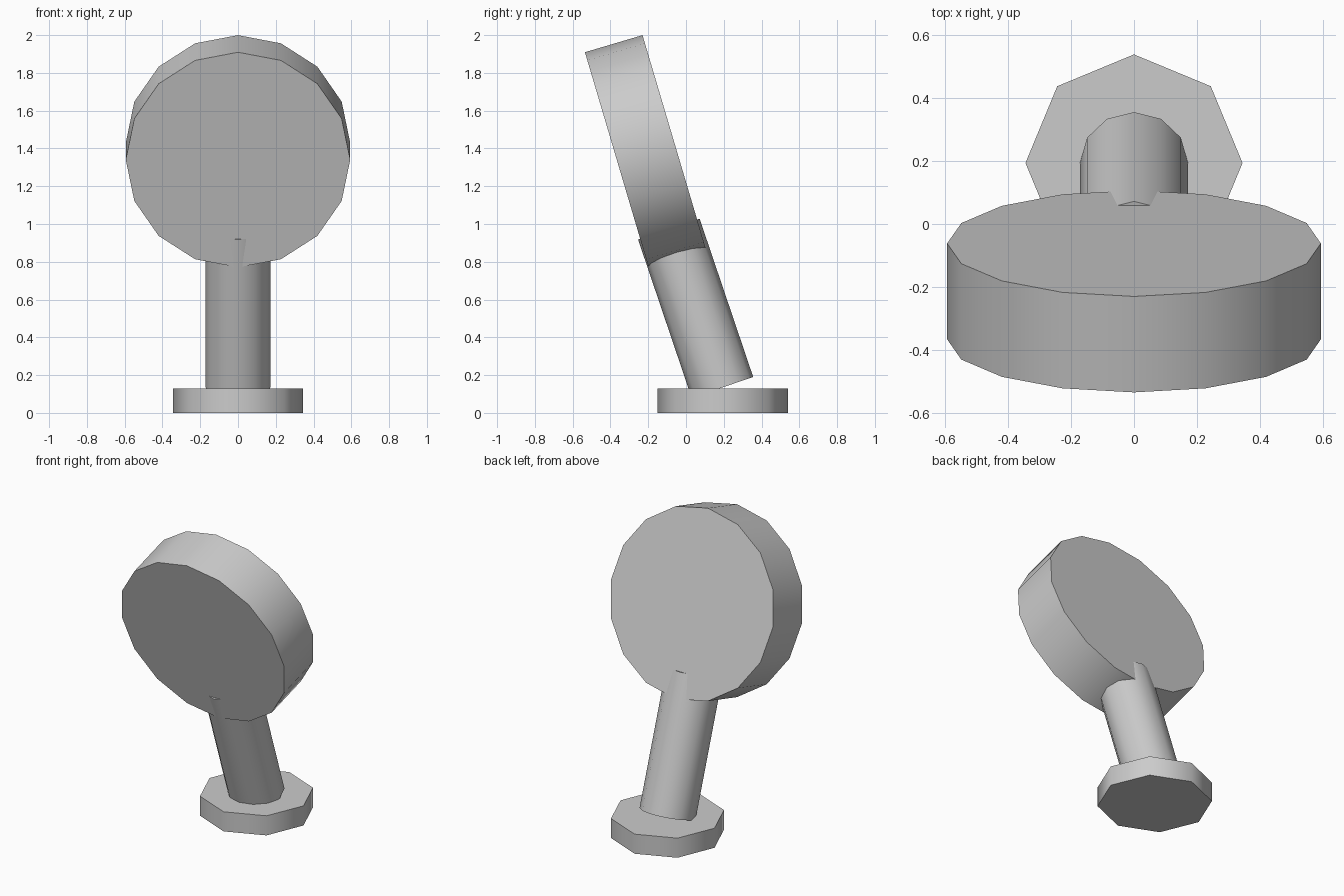
import bpy
from math import radians

cube = bpy.data.objects.get("Cube")
if cube:
    bpy.data.objects.remove(cube, do_unlink=True)

# Single plain grey for every part
grey = bpy.data.materials.new("plain_grey")
grey.use_nodes = True
color = (0.6, 0.6, 0.6, 1)
grey.diffuse_color = color
grey.node_tree.nodes["Principled BSDF"].inputs["Base Color"].default_value = color


def cylinder(name, sides, radius, depth, center, tilt):
    """Smooth-sided, flat-capped cylinder tilted about the x axis."""
    bpy.ops.mesh.primitive_cylinder_add(
        vertices=sides, radius=radius, depth=depth,
        location=center, rotation=(radians(tilt), 0, 0))
    obj = bpy.context.object
    obj.name = name
    obj.data.name = name
    obj.data.materials.append(grey)
    bpy.ops.object.shade_smooth_by_angle(angle=radians(60))
    return obj


# Octagonal foot on the ground
cylinder("base", 8, 0.345, 0.13, (0, 0.194, 0.065), 0)

# Leaning post from the foot up into the disc
cylinder("post", 12, 0.172, 0.885, (0, 0.051, 0.554), 18.7)

# Thick round head, facing forward and slightly down
cylinder("head_disc", 16, 0.594, 0.318, (0, -0.214, 1.385), -73.5)
